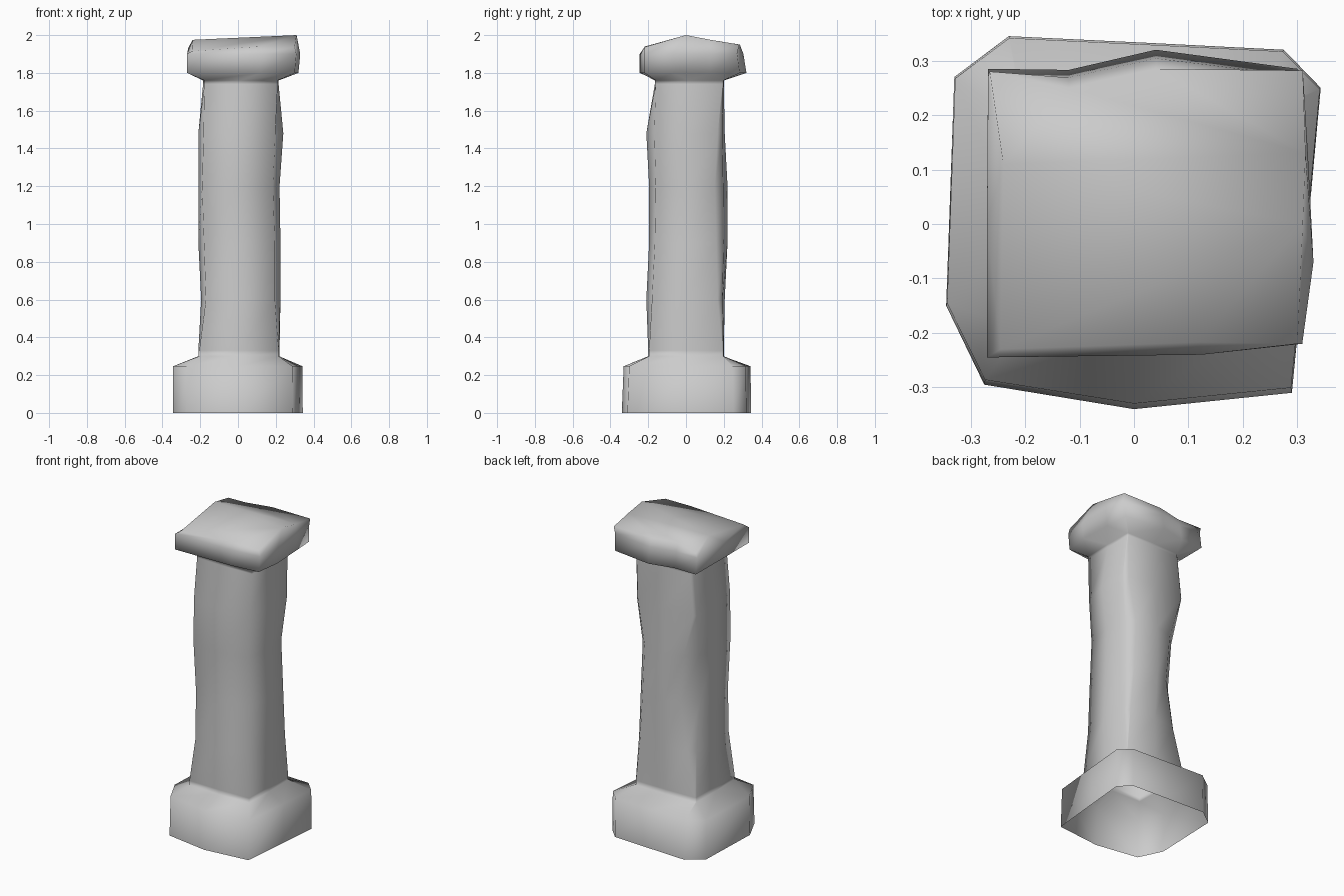
import bpy
import bmesh

default_cube = bpy.data.objects.get("Cube")
if default_cube:
    bpy.data.objects.remove(default_cube, do_unlink=True)


def make_material(name, value):
    material = bpy.data.materials.new(name)
    material.use_nodes = True
    colour = (value, value, value, 1)
    material.diffuse_color = colour
    material.node_tree.nodes["Principled BSDF"].inputs["Base Color"].default_value = colour
    return material


def flat_ring(outline, height):
    """Lift a plan outline to one height."""
    return [(x, y, height) for x, y in outline]


def worn_corner(x, y, side_x, side_y, wear):
    """Two points rounding off a corner: the first lies nearer the x wall."""
    near, far = wear / 4, wear * 3 / 4
    return [(x - side_x * near, y - side_y * far), (x - side_x * far, y - side_y * near)]


def shaft_ring(height, extents, wear):
    """Worn square section with wall midpoints and its own wear at each corner."""
    left, right, front, back = extents
    front_right, back_right, back_left, front_left = wear
    mid_x, mid_y = (left + right) / 2, (front + back) / 2
    outline = [(right - front_right / 2, front + front_right / 2), (right, mid_y)]
    outline += worn_corner(right, back, 1, 1, back_right)
    outline.append((mid_x, back))
    outline += reversed(worn_corner(left, back, -1, 1, back_left))
    outline.append((left, mid_y))
    # The mid wall point is followed by the single chipped front corner
    outline.append((left + front_left / 2, front + front_left / 2))
    outline.append((mid_x, front))
    return flat_ring(outline, height)


# Outlines run counterclockwise from the front corner on the +x side
plinth = [(.29, -.31), (.32, 0), (.343, .25), (.275, .32), (.02, .333),
          (-.23, .345), (-.33, .27), (-.345, -.15), (-.275, -.295), (0, -.34)]
plinth_shoulder = [(x * .995, y * .97 if y < 0 else y * .99) for x, y in plinth]
cap = [(.3, -.22), (.32, -.07), (.31, .13), (.3, .285), (.04, .32),
       (-.12, .283), (-.268, .285), (-.27, 0), (-.27, -.245), (.12, -.24)]
cap_middle = [(x * 1.03 if x > 0 else x, y * .95 if y > .2 else y) for x, y in cap]

# Shaft: height, wall positions (left, right, front, back), corner wear
shaft = [(.3, (-.21, .22, -.2, .2), (.01, .01, .015, .01)),
         (.6, (-.195, .225, -.21, .205), (.06, .05, .08, .05)),
         (.9, (-.21, .225, -.195, .22), (.06, .08, .16, .06)),
         (1.2, (-.21, .22, -.195, .22), (.07, .09, .13, .04)),
         (1.48, (-.21, .24, -.21, .205), (.085, .05, .03, .055)),
         (1.76, (-.185, .215, -.165, .2), (.01, .01, .03, .015))]

# Tight loops keep the shading crisp where the shaft meets plinth and cap
shaft.insert(1, (shaft[0][0] + .03, *shaft[0][1:]))
shaft.insert(-1, (shaft[-1][0] - .02, *shaft[-1][1:]))

# Cap eaves and the two gable points of the roof
eaves = [(.3, -.22, 1.937), (.31, 0, 2), (.315, .13, 1.975), (.31, .282, 1.95),
         (.04, .285, 1.95), (-.12, .25, 1.95), (-.265, .28, 1.93),
         (-.24, .11, 1.975), (-.245, -.23, 1.915), (.12, -.217, 1.94)]
FRONT_GABLE, BACK_GABLE = 1, 7

rings = [flat_ring(plinth, 0), flat_ring(plinth_shoulder, .247)]
rings += [shaft_ring(*section) for section in shaft]
rings += [flat_ring(cap, 1.8), flat_ring(cap_middle, 1.9), eaves]

# Loft the rings into one weathered shell, open underneath
bm = bmesh.new()
loops = [[bm.verts.new(point) for point in ring] for ring in rings]
for lower, upper in zip(loops, loops[1:]):
    count = len(lower)
    for i in range(count):
        j = (i + 1) % count
        bm.faces.new((lower[i], lower[j], upper[j], upper[i]))

# Two roof slopes meeting along the ridge
top = loops[-1]
bm.faces.new(top[FRONT_GABLE:BACK_GABLE + 1])
bm.faces.new(top[BACK_GABLE:] + top[:FRONT_GABLE + 1])

for face in bm.faces:
    face.smooth = True
mesh = bpy.data.meshes.new("stone_post")
bm.to_mesh(mesh)
bm.free()
mesh.materials.append(make_material("pale_stone", .6))
post = bpy.data.objects.new("stone_post", mesh)
bpy.context.collection.objects.link(post)
